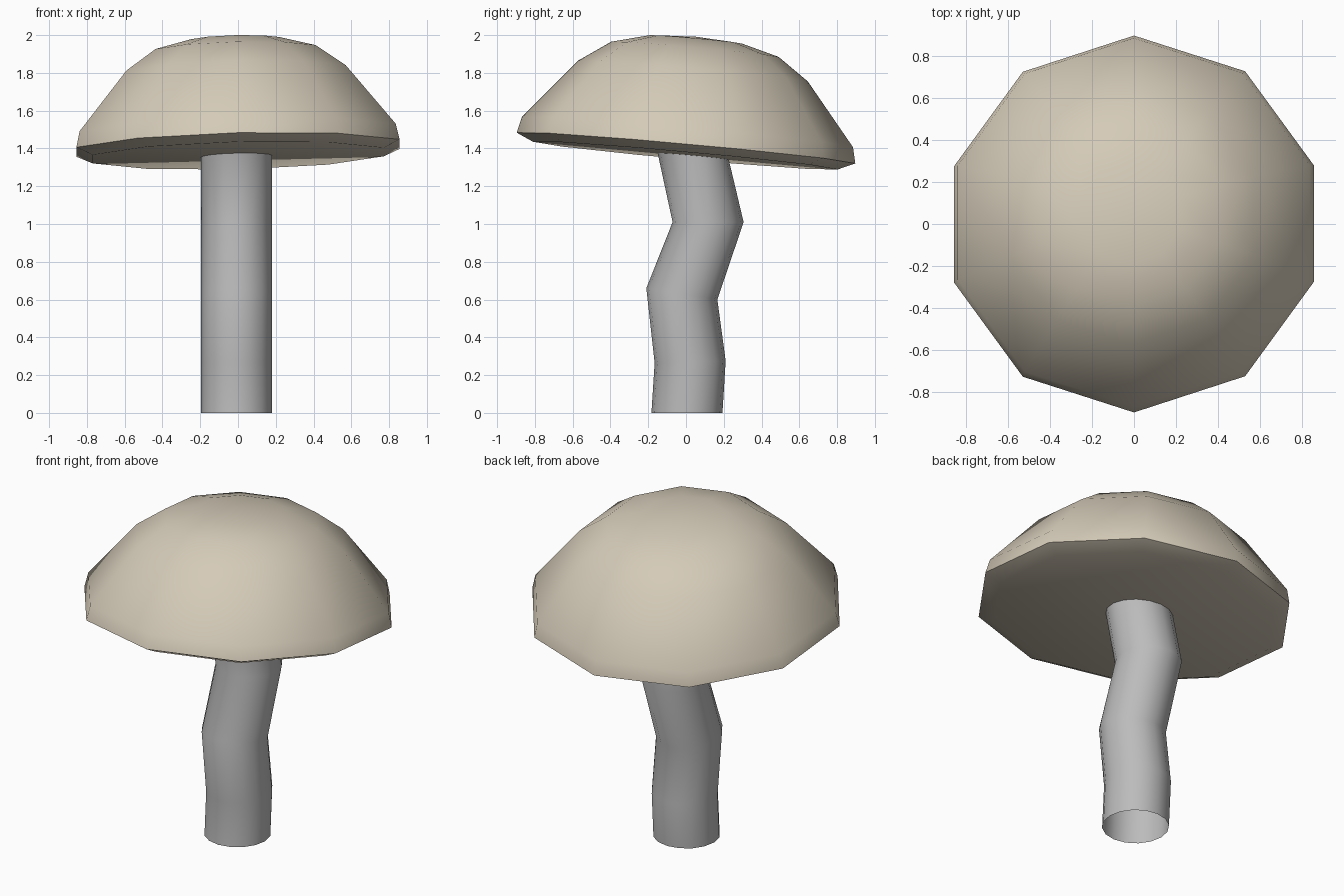
import bpy, bmesh, math
from mathutils import Matrix, Vector

if "Cube" in bpy.data.objects:
    bpy.data.objects.remove(bpy.data.objects["Cube"])


def material(name, rgb):
    m = bpy.data.materials.new(name)
    m.diffuse_color = (*rgb, 1)
    m.use_nodes = True
    m.node_tree.nodes["Principled BSDF"].inputs["Base Color"].default_value = m.diffuse_color
    return m


def loft(name, rings, mat, angle, cap_bottom=False, apex=None):
    """Skin a stack of equal-sized point rings, listed from bottom to top."""
    bm = bmesh.new()
    loops = [[bm.verts.new(p) for p in ring] for ring in rings]
    n = len(loops[0])
    for low, high in zip(loops, loops[1:]):
        for i in range(n):
            j = (i + 1) % n
            bm.faces.new((low[i], low[j], high[j], high[i]))
    if cap_bottom:
        bm.faces.new(loops[0][::-1])
    if apex is not None:
        tip = bm.verts.new(apex)
        for i in range(n):
            bm.faces.new((loops[-1][i], loops[-1][(i + 1) % n], tip))
    mesh = bpy.data.meshes.new(name)
    bm.to_mesh(mesh)
    bm.free()
    obj = bpy.data.objects.new(name, mesh)
    bpy.context.collection.objects.link(obj)
    mesh.materials.append(mat)
    bpy.ops.object.select_all(action='DESELECT')
    obj.select_set(True)
    bpy.context.view_layer.objects.active = obj
    bpy.ops.object.shade_smooth_by_angle(angle=math.radians(angle))
    return obj


def ring(radius, sides, centre, slope=0.0):
    """Circle of points; slope tips it along y."""
    pts = []
    for i in range(sides):
        a = math.pi / 2 + 2 * math.pi * i / sides
        x, y = radius * math.cos(a), radius * math.sin(a)
        pts.append(Vector(centre) + Vector((x, y, slope * y)))
    return pts


beige = material("cap_beige", (0.66, 0.595, 0.48))
grey = material("stem_grey", (0.50, 0.50, 0.50))

# Cap: ten-sided dome with a turned-in lip, tipped towards the back
profile = [(0.81, -0.04), (0.90, 0.0), (0.88, 0.085),
           (0.61, 0.41), (0.445, 0.525), (0.245, 0.578)]
cap = loft("mushroom_cap", [ring(r, 10, (0, 0, z)) for r, z in profile],
           beige, 45, cap_bottom=True, apex=(0, 0, 0.592))
tilt = (Matrix.Translation((0, 0, 1.402))
        @ Matrix.Rotation(math.radians(-5.2), 4, 'X')
        @ Matrix.Rotation(math.radians(-1.4), 4, 'Y'))
cap.data.transform(tilt)

# Stem: open crooked tube (y, z, ring slope)
path = [(0.005, 0.0, 0.0), (0.022, 0.27, 0.03), (-0.022, 0.63, -0.16),
        (0.117, 1.01, 0.0), (0.035, 1.372, -0.09)]
loft("mushroom_stem", [ring(0.188, 16, (-0.007, y, z), s) for y, z, s in path],
     grey, 45)
